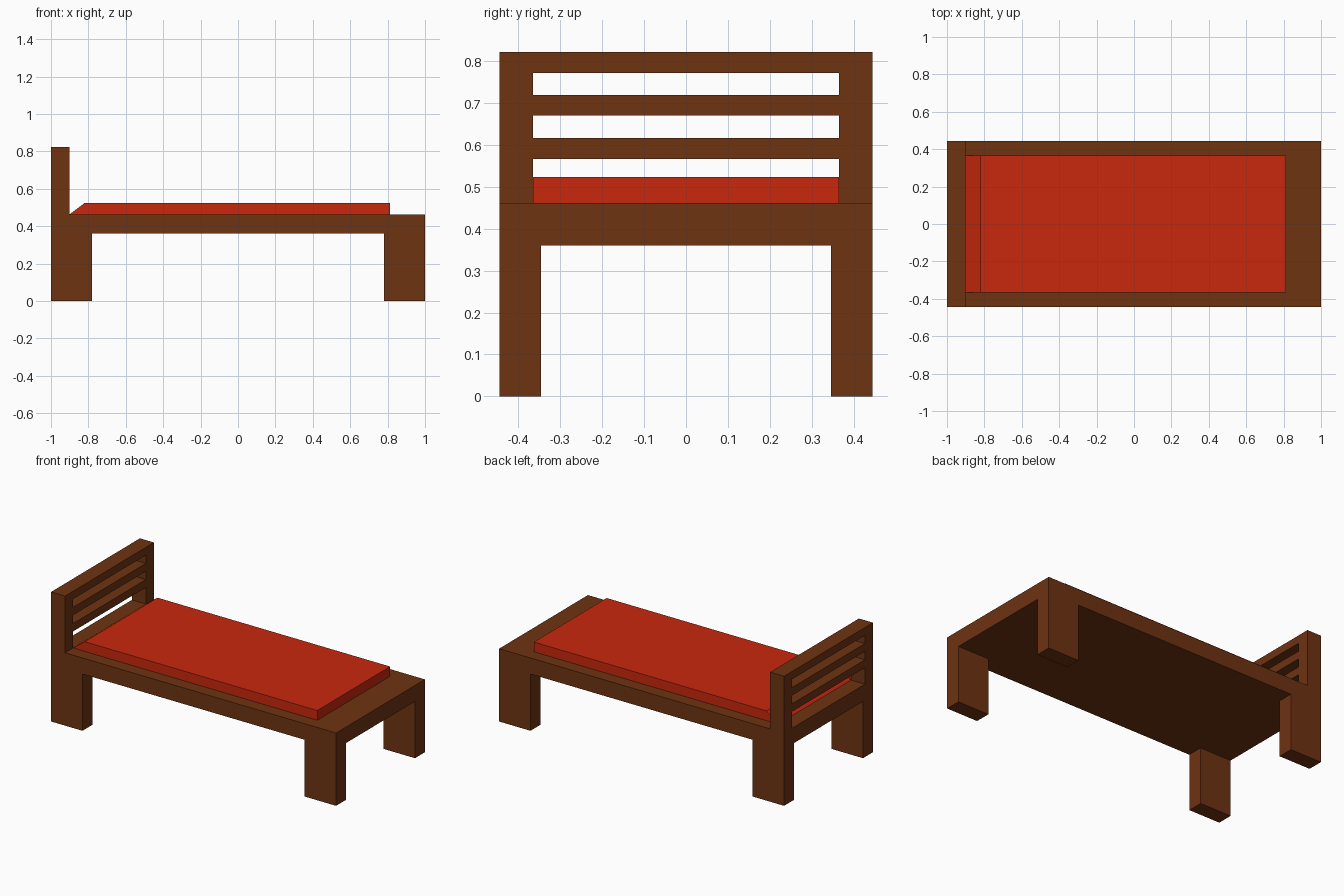
import bpy
import bmesh

if "Cube" in bpy.data.objects:
    bpy.data.objects.remove(bpy.data.objects["Cube"])


def material(name, rgb):
    mat = bpy.data.materials.new(name)
    mat.diffuse_color = (*rgb, 1)
    mat.use_nodes = True
    mat.node_tree.nodes["Principled BSDF"].inputs["Base Color"].default_value = mat.diffuse_color
    return mat


WOOD = material("brown_wood", (0.156, 0.033, 0.006))
FABRIC = material("red_fabric", (0.578, 0.021, 0.004))

HALF_L, HALF_W = 1.0, 0.445      # outer size of the bed
DECK_Z0, DECK_Z1 = 0.36, 0.462   # underside and top of the deck
HEAD_X = -0.902                  # inner face of the headboard
POST_Y = 0.365                   # inner face of the headboard posts


def extrude_profile(name, profile, y0, y1, mat):
    """Extrude an (x, z) outline from y0 to y1."""
    bm = bmesh.new()
    face = bm.faces.new([bm.verts.new((x, y0, z)) for x, z in profile])
    ext = bmesh.ops.extrude_face_region(bm, geom=[face])["geom"]
    verts = [g for g in ext if isinstance(g, bmesh.types.BMVert)]
    bmesh.ops.translate(bm, verts=verts, vec=(0, y1 - y0, 0))
    bmesh.ops.recalc_face_normals(bm, faces=bm.faces)
    mesh = bpy.data.meshes.new(name)
    bm.to_mesh(mesh)
    bm.free()
    mesh.materials.append(mat)
    obj = bpy.data.objects.new(name, mesh)
    bpy.context.collection.objects.link(obj)
    return obj


def box(name, x, y, z, mat=WOOD):
    profile = [(x[0], z[0]), (x[1], z[0]), (x[1], z[1]), (x[0], z[1])]
    return extrude_profile(name, profile, y[0], y[1], mat)


def mirror_y(obj):
    mod = obj.modifiers.new("mirror", 'MIRROR')
    mod.use_axis = (False, True, False)
    mod.use_mirror_merge = False


# Deck
box("deck", (-HALF_L, HALF_L), (-HALF_W, HALF_W), (DECK_Z0, DECK_Z1))

# Legs, mirrored left to right
for name, x in (("head_legs", (-HALF_L, -0.78)), ("foot_legs", (0.78, HALF_L))):
    mirror_y(box(name, x, (-HALF_W, -0.346), (0, DECK_Z0)))

# Headboard posts
head_x = (-HALF_L, HEAD_X)
mirror_y(box("headboard_posts", head_x, (-HALF_W, -POST_Y), (DECK_Z1, 0.822)))

# Headboard rails
for i, z in enumerate((0.567, 0.67, 0.772)):
    box(f"headboard_rail_{i + 1}", head_x, (-POST_Y, POST_Y), (z, z + 0.05))

# Mattress with a sloped head end
mattress = [(HEAD_X, DECK_Z1), (0.812, DECK_Z1), (0.812, 0.524), (-0.82, 0.524)]
extrude_profile("mattress", mattress, -POST_Y, POST_Y, FABRIC)
